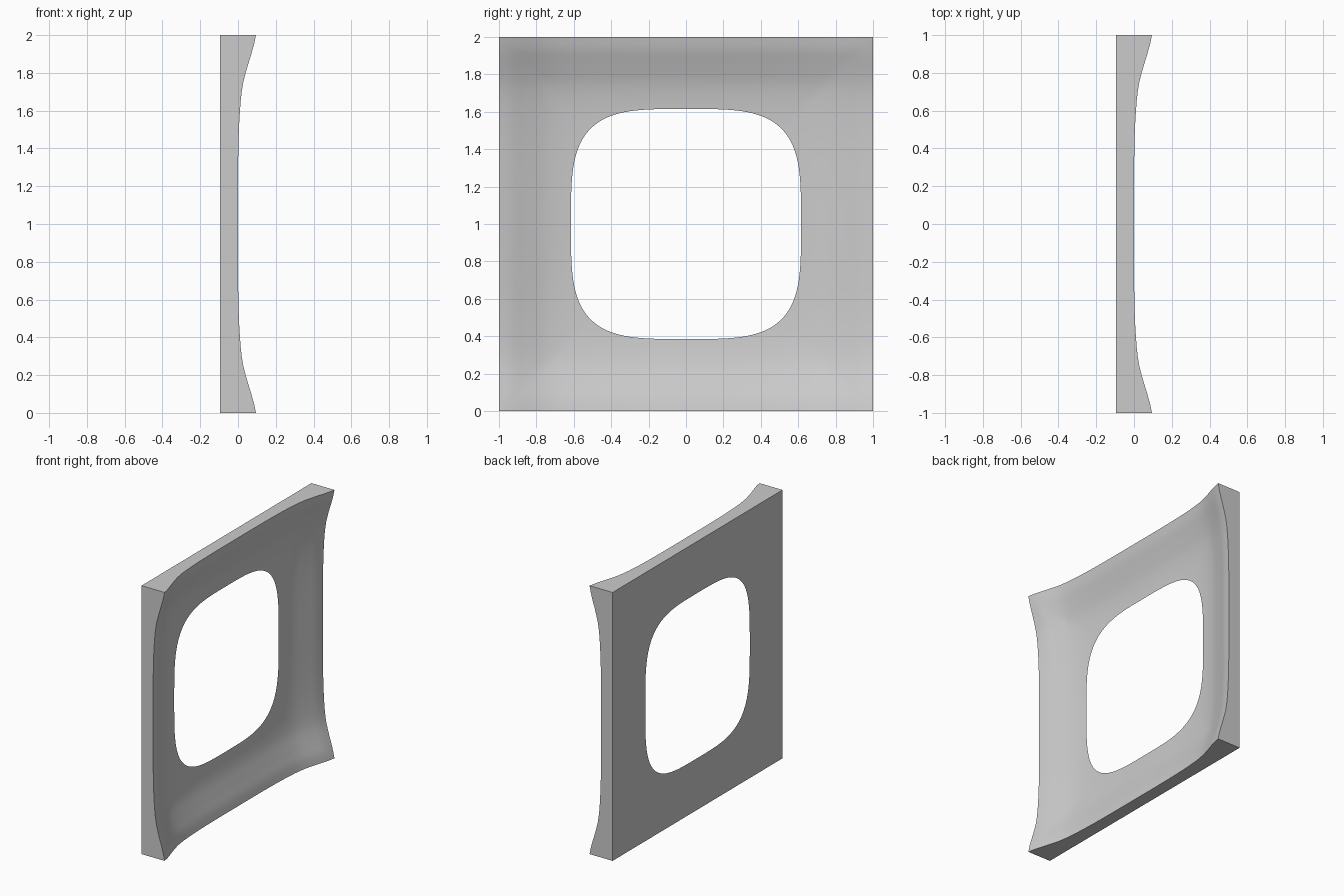
import bpy, bmesh
from mathutils import Vector, Matrix

HALF_DEPTH = 0.095
HOLE = 0.615          # half width of the opening
POWER = 3.7           # squareness of the opening
SIDE_STEPS = 40
RINGS = 28

cube = bpy.data.objects.get("Cube")
if cube:
    bpy.data.objects.remove(cube, do_unlink=True)

# Flare profile: distance from the middle, rise
FLARE = [(0, 0), (0.4, 0.002), (0.61, 0.011), (0.74, 0.026),
         (0.85, 0.055), (0.935, 0.081), (1, HALF_DEPTH)]


def slope(i):
    a, b = FLARE[max(i - 1, 0)], FLARE[min(i + 1, len(FLARE) - 1)]
    return 0 if i == 0 else (b[1] - a[1]) / (b[0] - a[0])


def flare(d):
    """Smooth rise of the face at distance d from the middle line."""
    d = min(abs(d), 1)
    for i in range(len(FLARE) - 1):
        (x0, y0), (x1, y1) = FLARE[i], FLARE[i + 1]
        if d <= x1:
            w = x1 - x0
            t = (d - x0) / w
            ease = t * t * (3 - 2 * t)
            return (y0 + (y1 - y0) * ease + w * t * (1 - t) ** 2 * slope(i)
                    - w * t * t * (1 - t) * slope(i + 1))
    return HALF_DEPTH


def make_material(name, colour):
    mat = bpy.data.materials.new(name)
    mat.use_nodes = True
    mat.diffuse_color = colour
    mat.node_tree.nodes["Principled BSDF"].inputs["Base Color"].default_value = colour
    return mat


# Outer square, walked once round
border = []
for quarter in range(4):
    turn = Matrix.Rotation(quarter * 1.5707963268, 2)
    for k in range(SIDE_STEPS):
        border.append(turn @ Vector((1, -1 + 2 * k / SIDE_STEPS)))

bm = bmesh.new()


def add_ring(t, back=False):
    ring = []
    for p in border:
        size = (abs(p.x) ** POWER + abs(p.y) ** POWER) ** (1 / POWER)
        q = (p * (HOLE / size)).lerp(p, t)
        blend = 1 - (1 - t) ** 3
        rise = 0 if back else (flare(q.x) + flare(q.y)) * blend
        ring.append(bm.verts.new((-HALF_DEPTH + rise, q.x, q.y + 1)))
    return ring


# Dished face from the thin rim outward, then side walls, then flat back
rings = [add_ring(i / RINGS) for i in range(RINGS + 1)]
rings.append(add_ring(1, back=True))
rings.append(rings[0])
n = len(border)
for inner, outer in zip(rings, rings[1:]):
    for k in range(n):
        j = (k + 1) % n
        bm.faces.new((inner[k], outer[k], outer[j], inner[j]))
bmesh.ops.recalc_face_normals(bm, faces=bm.faces)

mesh = bpy.data.meshes.new("dished_panel")
bm.to_mesh(mesh)
bm.free()
panel = bpy.data.objects.new("dished_panel", mesh)
bpy.context.collection.objects.link(panel)
mesh.materials.append(make_material("plain grey", (0.6, 0.6, 0.6, 1)))

# Soft face, crisp outer edges and rim
bpy.ops.object.select_all(action='DESELECT')
panel.select_set(True)
bpy.context.view_layer.objects.active = panel
bpy.ops.object.shade_smooth_by_angle(angle=0.5)
# Sharpen the thin rim, where the face meets the back
for edge in mesh.edges:
    if all(v < n for v in edge.vertices):
        edge.use_edge_sharp = True
